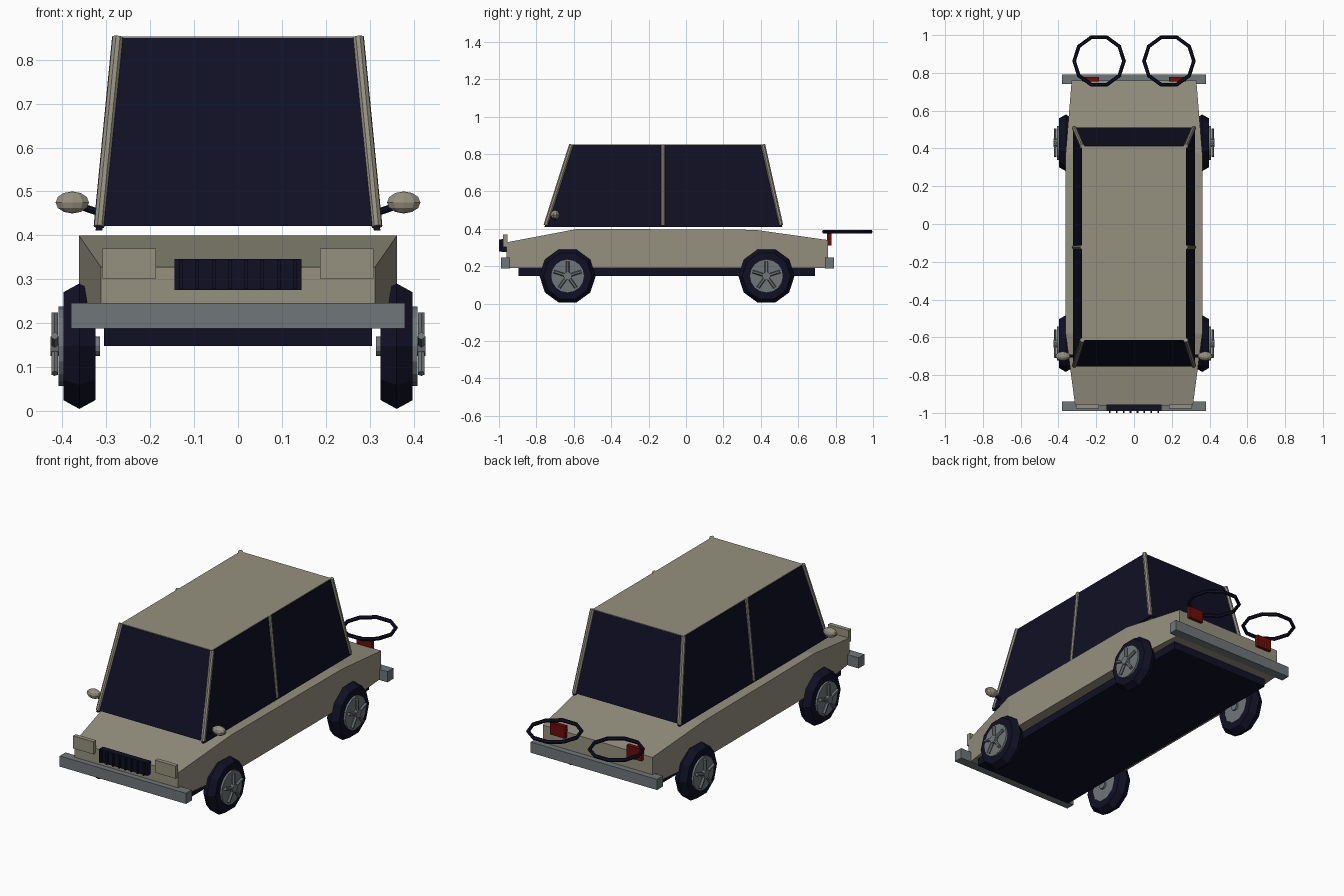
import bpy, bmesh, math
from mathutils import Vector, Matrix

if "Cube" in bpy.data.objects:
    bpy.data.objects.remove(bpy.data.objects["Cube"])


def material(name, rgb):
    m = bpy.data.materials.new(name)
    m.diffuse_color = (*rgb, 1)
    m.use_nodes = True
    m.node_tree.nodes["Principled BSDF"].inputs["Base Color"].default_value = m.diffuse_color
    return m


BEIGE = material("beige paint", (0.30, 0.28, 0.21))
NAVY = material("dark navy", (0.005, 0.005, 0.018))
GREY = material("metal grey", (0.16, 0.18, 0.19))
RED = material("tail red", (0.15, 0.004, 0.003))


def finish(name, bm, mat):
    bmesh.ops.recalc_face_normals(bm, faces=bm.faces[:])
    me = bpy.data.meshes.new(name)
    bm.to_mesh(me)
    bm.free()
    me.materials.append(mat)
    ob = bpy.data.objects.new(name, me)
    bpy.context.collection.objects.link(ob)
    return ob


def loft(name, rings, mat):
    """Closed solid through a list of equal-length point loops."""
    bm = bmesh.new()
    vs = [[bm.verts.new(p) for p in r] for r in rings]
    n = len(vs[0])
    for a, b in zip(vs, vs[1:]):
        for i in range(n):
            j = (i + 1) % n
            bm.faces.new((a[i], a[j], b[j], b[i]))
    bm.faces.new(vs[0])
    bm.faces.new(vs[-1])
    return finish(name, bm, mat)


def rect(x0, x1, y0, y1, z):
    return [(x0, y0, z), (x1, y0, z), (x1, y1, z), (x0, y1, z)]


def box(name, x, y, z, mat):
    return loft(name, [rect(*x, *y, z[0]), rect(*x, *y, z[1])], mat)


def rod(name, a, b, r, mat, sides=8):
    a, b = Vector(a), Vector(b)
    bm = bmesh.new()
    rot = (b - a).to_track_quat('Z', 'Y').to_matrix().to_4x4()
    bmesh.ops.create_cone(bm, cap_ends=True, segments=sides, radius1=r, radius2=r,
                          depth=(b - a).length, matrix=Matrix.Translation((a + b) / 2) @ rot)
    return finish(name, bm, mat)


def torus(name, centre, major, minor, seg, sub, mat, axis='Z'):
    bm = bmesh.new()
    grid = []
    for i in range(seg):
        a = math.tau * i / seg
        row = []
        for k in range(sub):
            t = math.tau * k / sub
            r, h = major + minor * math.cos(t), minor * math.sin(t)
            p = (r * math.cos(a), r * math.sin(a), h)
            if axis == 'X':
                p = (h, p[0], p[1])
            row.append(bm.verts.new(Vector(centre) + Vector(p)))
        grid.append(row)
    for i in range(seg):
        for k in range(sub):
            i2, k2 = (i + 1) % seg, (k + 1) % sub
            bm.faces.new((grid[i][k], grid[i2][k], grid[i2][k2], grid[i][k2]))
    return finish(name, bm, mat)


# Body: cross-sections along y as (y, half width, top height)
sections = [(-0.96, 0.312, 0.328), (-0.58, 0.362, 0.40), (0.37, 0.362, 0.395), (0.76, 0.33, 0.34)]
loft("body", [[(-w, y, 0.19), (w, y, 0.19), (w, y, t), (-w, y, t)] for y, w, t in sections], BEIGE)
box("chassis", (-0.305, 0.305), (-0.895, 0.69), (0.148, 0.19), NAVY)

# Bumpers
box("front_bumper", (-0.38, 0.38), (-0.99, -0.94), (0.188, 0.246), GREY)
box("rear_bumper", (-0.38, 0.38), (0.742, 0.792), (0.188, 0.246), GREY)

# Grille with vertical slats
box("grille", (-0.145, 0.145), (-0.987, -0.955), (0.276, 0.346), NAVY)
for i in range(8):
    x = (i - 3.5) * 0.037
    box("grille_slat", (x - 0.004, x + 0.004), (-1.0, -0.985), (0.278, 0.344), NAVY)

# Cabin glass and roof
loft("windshield", [rect(-0.315, 0.315, -0.755, -0.742, 0.422),
                    rect(-0.27, 0.27, -0.617, -0.604, 0.849)], NAVY)
loft("rear_window", [rect(-0.315, 0.315, 0.497, 0.51, 0.422),
                     rect(-0.27, 0.27, 0.40, 0.413, 0.849)], NAVY)
box("roof", (-0.274, 0.274), (-0.615, 0.412), (0.847, 0.852), BEIGE)

for s in (-1, 1):
    # Side glass and pillars
    loft("side_window", [rect(s * 0.309, s * 0.324, -0.757, 0.515, 0.411),
                         rect(s * 0.262, s * 0.277, -0.617, 0.413, 0.849)], NAVY)
    for y0, y1 in ((-0.75, -0.613), (-0.123, -0.123), (0.508, 0.412)):
        rod("pillar", (s * 0.316, y0, 0.42), (s * 0.274, y1, 0.851), 0.0125, BEIGE)

    # Lamps
    box("headlight", sorted((s * 0.186, s * 0.308)), (-0.978, -0.955), (0.302, 0.37), BEIGE)
    box("tail_light", sorted((s * 0.185, s * 0.275)), (0.755, 0.777), (0.31, 0.375), RED)

    # Loose rings behind the tail
    torus("rear_ring", (s * 0.185, 0.863, 0.385), 0.132, 0.010, 10, 6, NAVY)

    # Side mirrors
    rod("mirror_arm", (s * 0.31, -0.70, 0.45), (s * 0.375, -0.70, 0.472), 0.008, NAVY)
    bm = bmesh.new()
    bmesh.ops.create_uvsphere(bm, u_segments=10, v_segments=6, radius=1,
                              matrix=Matrix.Translation((s * 0.377, -0.70, 0.475))
                              @ Matrix.Diagonal((0.04, 0.025, 0.025, 1)))
    finish("mirror", bm, BEIGE)

    # Wheels: tyre, rim, hub and five spokes
    for y in (-0.633, 0.43):
        c = Vector((s * 0.361, y, 0.148))
        torus("tyre", c, 0.108, 0.042, 10, 6, NAVY, 'X')
        rod("rim", (s * 0.325, y, 0.148), (s * 0.408, y, 0.148), 0.09, GREY, 16)
        rod("hub", (s * 0.314, y, 0.148), (s * 0.426, y, 0.148), 0.022, GREY, 12)
        for k in range(5):
            a = math.tau * k / 5 + math.pi / 2
            tip = (s * 0.417, y + 0.077 * math.cos(a), 0.148 + 0.077 * math.sin(a))
            rod("spoke", (s * 0.417, y, 0.148), tip, 0.009, GREY, 6)
